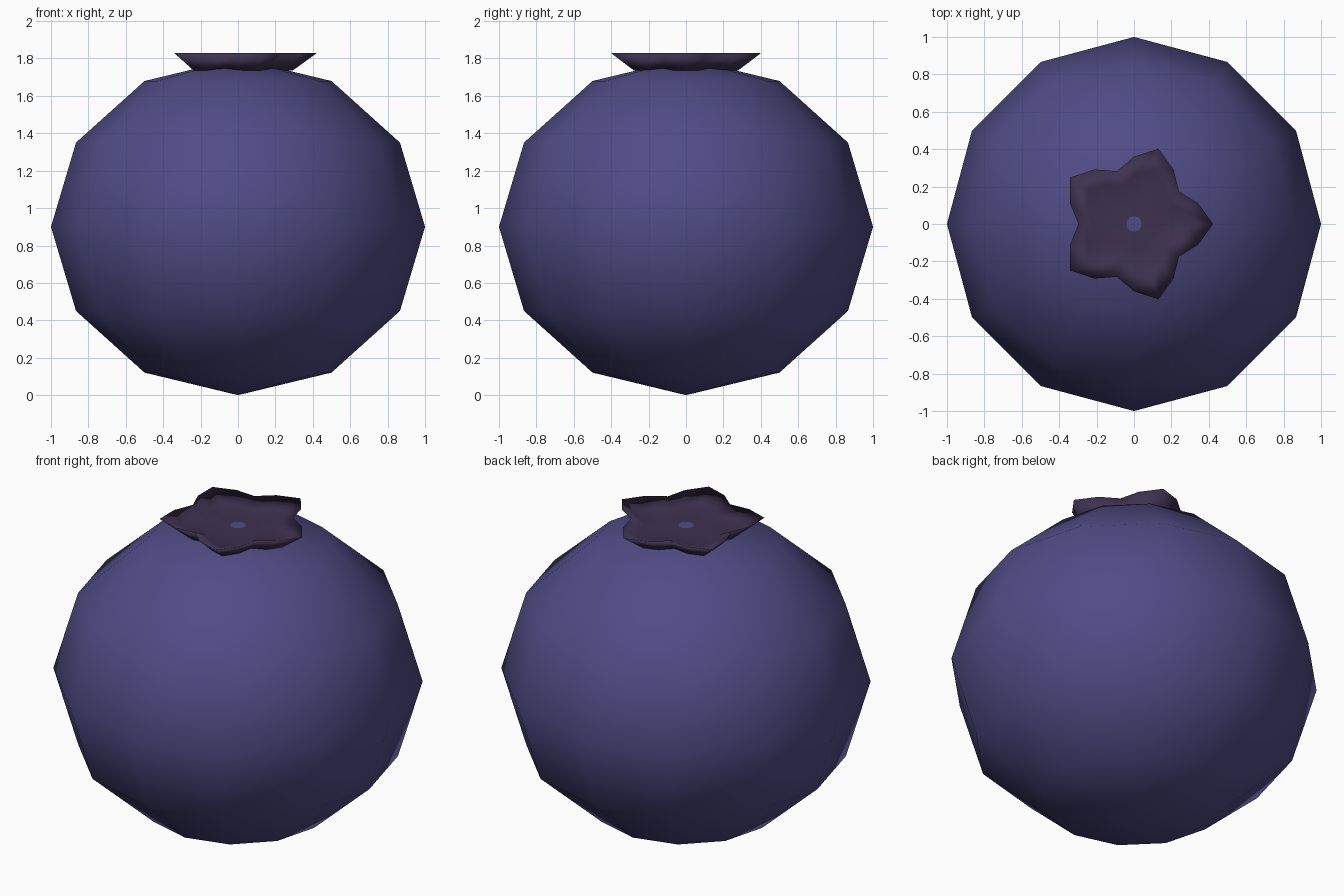
import bpy, bmesh
from math import cos, sin, pi, radians

cube = bpy.data.objects.get("Cube")
if cube:
    bpy.data.objects.remove(cube, do_unlink=True)


def material(name, rgb):
    m = bpy.data.materials.new(name)
    m.use_nodes = True
    m.diffuse_color = (*rgb, 1)
    m.node_tree.nodes["Principled BSDF"].inputs["Base Color"].default_value = (*rgb, 1)
    return m


def finish(bm, name, mat):
    bmesh.ops.recalc_face_normals(bm, faces=bm.faces)
    for f in bm.faces:
        f.smooth = True
    mesh = bpy.data.meshes.new(name)
    bm.to_mesh(mesh)
    bm.free()
    mesh.materials.append(mat)
    obj = bpy.data.objects.new(name, mesh)
    bpy.context.collection.objects.link(obj)
    return obj


berry_blue = material("berry blue", (0.080, 0.071, 0.235))
crown_purple = material("crown purple", (0.047, 0.032, 0.080))

# Berry body: a coarse, slightly squashed ball
bm = bmesh.new()
bmesh.ops.create_uvsphere(bm, u_segments=12, v_segments=6, radius=1)
bmesh.ops.scale(bm, vec=(1, 1, 0.9), verts=bm.verts)
bmesh.ops.translate(bm, vec=(0, 0, 0.9), verts=bm.verts)
finish(bm, "berry", berry_blue)

# Crown: five-pointed star rings, from the underside over the rim into the bowl
SIDES = 20
bm = bmesh.new()


def star_ring(scale, z):
    ring = []
    for i in range(SIDES):
        a = 2 * pi * i / SIDES
        r = scale * (0.36 + 0.063 * cos(5 * a))
        ring.append(bm.verts.new((r * cos(a), r * sin(a), z)))
    return ring


profile = [(0.3, 1.735), (0.69, 1.735), (1.0, 1.83), (0.72, 1.79), (0.35, 1.79)]
rings = [star_ring(s, z) for s, z in profile]
for low, high in zip(rings, rings[1:]):
    for i in range(SIDES):
        j = (i + 1) % SIDES
        bm.faces.new((low[i], low[j], high[j], high[i]))
bm.faces.new(rings[0])
bm.faces.new(rings[-1])
finish(bm, "crown", crown_purple)
